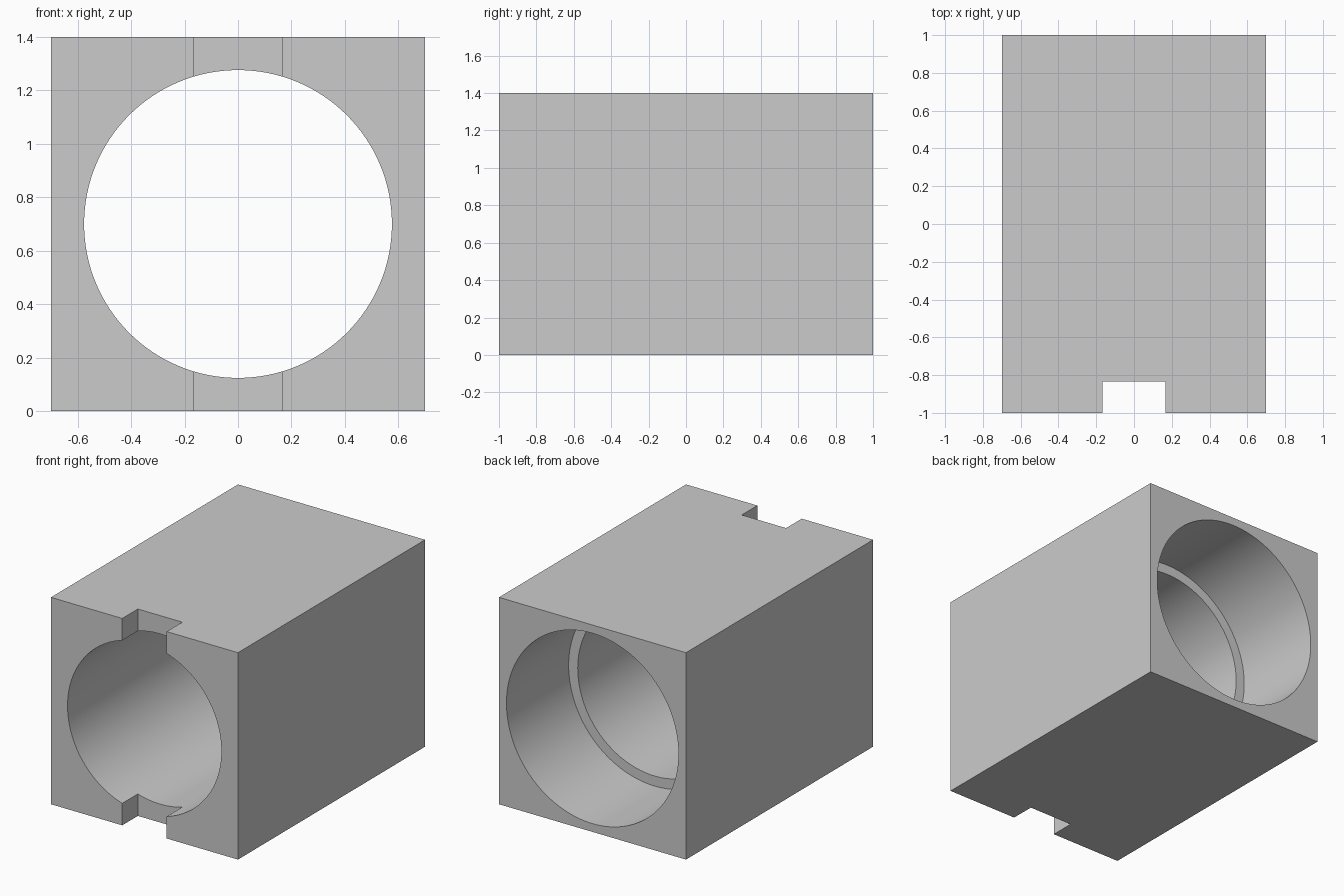
import bpy
import math

SIDE, LENGTH = 1.4, 2.0
MID = SIDE / 2
FRONT, BACK = -LENGTH / 2, LENGTH / 2
OVER = 0.1  # cutters reach past the outer faces

cube = bpy.data.objects.get("Cube")
if cube:
    bpy.data.objects.remove(cube, do_unlink=True)

grey = bpy.data.materials.new("plain grey")
grey.use_nodes = True
colour = (0.6, 0.6, 0.6, 1)
grey.diffuse_color = colour
grey.node_tree.nodes["Principled BSDF"].inputs["Base Color"].default_value = colour


def box(name, size, centre):
    bpy.ops.mesh.primitive_cube_add(size=1, location=centre)
    obj = bpy.context.object
    obj.name = name
    obj.scale = size
    bpy.ops.object.transform_apply(location=False, rotation=False, scale=True)
    obj.data.materials.append(grey)
    return obj


def bore(name, radius, y0, y1):
    bpy.ops.mesh.primitive_cylinder_add(
        vertices=128, radius=radius, depth=y1 - y0,
        location=(0, (y0 + y1) / 2, MID), rotation=(math.pi / 2, 0, 0))
    obj = bpy.context.object
    obj.name = name
    obj.data.materials.append(grey)
    return obj


# Square outer block
housing = box("housing", (SIDE, LENGTH, SIDE), (0, 0, MID))

# Narrow through bore, wider rear counterbore, and slot across the front walls
slot_width, slot_depth = 0.333, 0.167
cutters = [
    bore("through_bore", 0.576, FRONT - OVER, BACK + OVER),
    bore("rear_counterbore", 0.644, BACK - 0.665, BACK + OVER),
    box("front_slot", (slot_width, slot_depth + OVER, SIDE + 2 * OVER),
        (0, FRONT + (slot_depth - OVER) / 2, MID)),
]

for cutter in cutters:
    cutter.hide_render = True
    bpy.ops.object.select_all(action="DESELECT")
    housing.select_set(True)
    bpy.context.view_layer.objects.active = housing
    mod = housing.modifiers.new(cutter.name, "BOOLEAN")
    mod.operation = "DIFFERENCE"
    mod.solver = "EXACT"
    mod.object = cutter
    bpy.ops.object.modifier_apply(modifier=mod.name)
    bpy.data.objects.remove(cutter, do_unlink=True)

# Smooth bore walls with crisp edges
bpy.ops.object.shade_smooth_by_angle(angle=math.radians(30))
